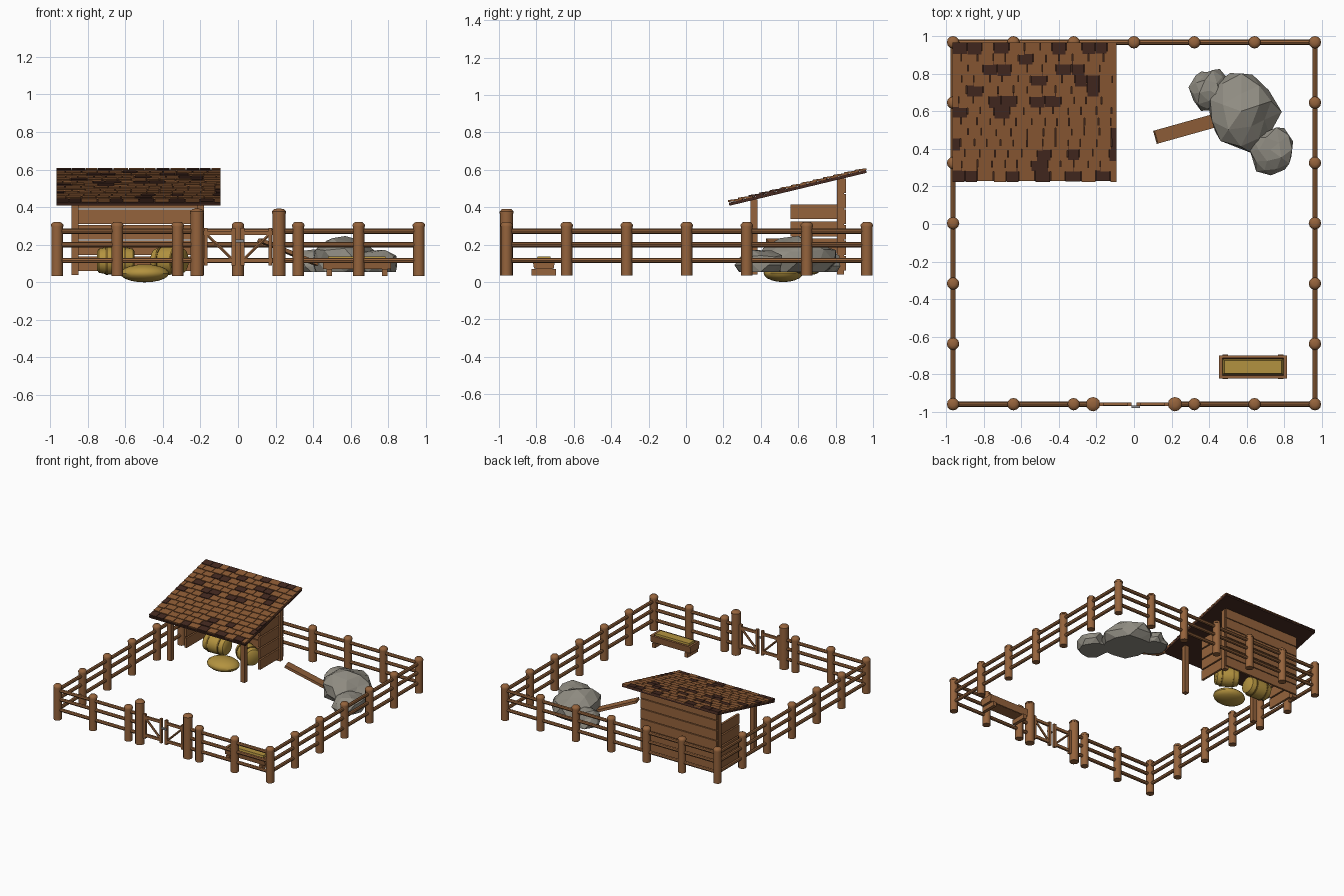
import bpy, bmesh, math, random
from mathutils import Matrix, Vector, noise

if "Cube" in bpy.data.objects:
    bpy.data.objects.remove(bpy.data.objects["Cube"])

random.seed(4)


def material(name, rgb):
    m = bpy.data.materials.new(name)
    m.diffuse_color = (*rgb, 1)
    m.use_nodes = True
    m.node_tree.nodes["Principled BSDF"].inputs["Base Color"].default_value = m.diffuse_color
    return m


WOOD = material("brown wood", (0.30, 0.125, 0.045))
SHINGLE = material("shingle brown", (0.27, 0.105, 0.035))
DARK = material("dark brown", (0.058, 0.022, 0.014))
HAY = material("hay", (0.45, 0.29, 0.05))
TWINE = material("dark hay twine", (0.20, 0.12, 0.02))
ROCK = material("grey rock", (0.28, 0.265, 0.225))
METAL = material("latch metal", (0.25, 0.25, 0.26))


def finish(name, bm, mats, smooth=False):
    bmesh.ops.recalc_face_normals(bm, faces=bm.faces)
    me = bpy.data.meshes.new(name)
    bm.to_mesh(me)
    bm.free()
    for m in mats:
        me.materials.append(m)
    ob = bpy.data.objects.new(name, me)
    bpy.context.collection.objects.link(ob)
    if smooth:
        bpy.ops.object.select_all(action='DESELECT')
        ob.select_set(True)
        bpy.context.view_layer.objects.active = ob
        bpy.ops.object.shade_smooth_by_angle(angle=math.radians(40))
    return ob


def box(bm, center, size, rot=Matrix(), mat=0):
    m = Matrix.Translation(center) @ rot.to_4x4() @ Matrix.Diagonal((*size, 1))
    vs = bmesh.ops.create_cube(bm, size=1, matrix=m)["verts"]
    for f in {f for v in vs for f in v.link_faces}:
        f.material_index = mat


def lathe(bm, profile, matrix, sides=12, mat_rule=lambda i: 0):
    """Revolve (radius, height) points about local z and cap both ends."""
    rings = [[bm.verts.new(matrix @ Vector((r * math.cos(a), r * math.sin(a), h)))
              for a in (2 * math.pi * k / sides for k in range(sides))]
             for r, h in profile]
    for i, (a, b) in enumerate(zip(rings, rings[1:])):
        for k in range(sides):
            j = (k + 1) % sides
            bm.faces.new((a[k], a[j], b[j], b[k])).material_index = mat_rule(i)
    bm.faces.new(rings[0][::-1])
    bm.faces.new(rings[-1])


def rod(bm, a, b, r, sides=8):
    a, b = Vector(a), Vector(b)
    d = b - a
    m = Matrix.Translation(a) @ d.to_track_quat('Z', 'Y').to_matrix().to_4x4()
    lathe(bm, [(r, 0), (r, d.length)], m, sides)


def post(bm, x, y, top, r):
    lathe(bm, [(r * .93, .035), (r * .93, top - .025), (r, top - .025),
               (r, top - .015), (r * .7, top - .003), (r * .3, top)],
          Matrix.Translation((x, y, 0)))


# Fence posts, evenly spaced, with a gate opening in the front
E, YC = .963, .004
steps = [E * k / 3 for k in range(-3, 4)]
spots = {(x, YC + s * E) for x in steps for s in (-1, 1) if not (x == 0 and s < 0)}
spots |= {(s * E, YC + y) for y in steps for s in (-1, 1)}
bm = bmesh.new()
for x, y in sorted(spots):
    post(bm, x, y, .322, .033)
finish("fence_posts", bm, [WOOD], True)

bm = bmesh.new()
for s in (-1, 1):
    post(bm, s * .218, YC - E, .392, .038)
finish("gate_posts", bm, [WOOD], True)

# Three rails on each side
F, B = YC - E, YC + E
bm = bmesh.new()
for z in (.272, .2, .116):
    rod(bm, (-E, B, z), (E, B, z), .014)
    for s in (-1, 1):
        rod(bm, (s * E, F, z), (s * E, B, z), .014)
        rod(bm, (s * E, F, z), (s * .218, F, z), .014)
finish("fence_rails", bm, [WOOD], True)

# Two gate leaves with a diagonal brace each
bm = bmesh.new()
for s in (-1, 1):
    for z in (.262, .116):
        box(bm, (s * .1, F, z), (.17, .016, .022))
    for x in (.024, .172):
        box(bm, (s * x, F, .19), (.02, .02, .2))
    rod(bm, (s * .17, F, .258), (s * .028, F, .12), .009, 6)
finish("gate_leaves", bm, [WOOD])
bm = bmesh.new()
box(bm, (.01, F - .014, .22), (.045, .012, .014))
finish("gate_latch", bm, [METAL])

# Shelter frame: four posts under a sloping roof
SLOPE = math.atan(.24)
RX = Matrix.Rotation(SLOPE, 3, 'X')


def under(y):
    return .408 + .24 * (y - .235)


bm = bmesh.new()
for x in (-.867, -.2):
    for y in (.363, .825):
        h = under(y) + .004
        box(bm, (x, y, (h + .04) / 2), (.038, .038, h - .04))
finish("shelter_posts", bm, [WOOD])

# Plank walls: full back, short sides
bm = bmesh.new()
for k in range(6):
    box(bm, (-.533, .848, .1 + k * .083), (.69, .016, .077))
finish("shelter_back_wall", bm, [WOOD])
bm = bmesh.new()
for x in (-.867, -.2):
    for k in range(4):
        box(bm, (x, .69, .103 + k * .091), (.018, .26, .08))
finish("shelter_side_walls", bm, [WOOD])

# Roof deck
X0, X1, ORIGIN, LEN = -.968, -.092, Vector((0, .232, .408)), .755
bm = bmesh.new()
box(bm, ORIGIN + RX @ Vector(((X0 + X1) / 2, LEN / 2, .008)), (X1 - X0 - .004, LEN, .016), RX)
finish("roof_deck", bm, [DARK])

# Overlapping shingles of uneven width, some dark
bm = bmesh.new()
ROWS = 13
tilt = RX @ Matrix.Rotation(-.10, 3, 'X')
for r in range(ROWS):
    x = X0 - (r % 2) * .035
    while x < X1 - .005:
        w = random.uniform(.062, .088)
        a, b = max(x, X0), min(x + w, X1)
        if X1 - b < .02:
            b = X1
        dark = random.random() < (.5 if r == ROWS - 1 else .2)
        low = r * LEN / ROWS + random.uniform(-.004, .004)
        high = min(low + .075, LEN + .004)
        c = ORIGIN + RX @ Vector(((a + b) / 2, (low + high) / 2, .022))
        box(bm, c, (b - a - .004, high - low, .010), tilt, int(dark))
        x = b if b == X1 else x + w
finish("roof_shingles", bm, [SHINGLE, DARK])

# Round hay bales lying on their sides, each bound with two bands
for name, loc, turn, half in (("left_hay_bale", (-.65, .66, .115), 0, .1),
                              ("right_hay_bale", (-.365, .65, .115), -.5, .09)):
    bm = bmesh.new()
    prof = [(.05, -1), (.064, -.9), (.071, -.55), (.076, -.55), (.076, -.42), (.073, -.42), (.075, 0)]
    prof += [(r, -h) for r, h in prof[-2::-1]]
    prof = [(r, h * half) for r, h in prof]
    m = Matrix.Translation(loc) @ Matrix.Rotation(turn, 4, 'Z') @ Matrix.Rotation(math.pi / 2, 4, 'Y')
    lathe(bm, prof, m, 20, lambda i: int(i in (2, 3, 4, 7, 8, 9)))
    finish(name, bm, [HAY, TWINE], True)

# Loose hay heap
bm = bmesh.new()
bmesh.ops.create_uvsphere(bm, u_segments=20, v_segments=10, radius=1,
                          matrix=Matrix.Translation((-.497, .52, .048)) @ Matrix.Diagonal((.13, .105, .048, 1)))
finish("hay_heap", bm, [HAY], True)

# Faceted rocks with flattened undersides
for name, c, size, turn, sub in (("large_rock", (.57, .6, .105), (.19, .205, .135), .3, 2),
                                 ("back_rock", (.405, .71, .085), (.105, .115, .095), .8, 2),
                                 ("front_rock", (.725, .395, .09), (.125, .13, .09), -.6, 2)):
    bm = bmesh.new()
    bmesh.ops.create_icosphere(bm, subdivisions=sub, radius=1)
    for v in bm.verts:
        v.co *= 1 + .28 * noise.noise(v.co * 1.7 + Vector(c) * 9) + random.uniform(-.07, .07)
        p = Matrix.Rotation(turn, 3, 'Z') @ v.co
        v.co = Vector(c) + Vector([p[i] * size[i] for i in range(3)])
        v.co.z = max(v.co.z, .055)
    finish(name, bm, [ROCK])

# Plank sloping down to the rocks
a, b = Vector((.115, .462, .225)), Vector((.44, .553, .09))
bm = bmesh.new()
box(bm, (a + b) / 2, ((b - a).length, .072, .02), (b - a).to_track_quat('X', 'Z').to_matrix())
finish("ramp_plank", bm, [WOOD])

# Feeding trough: floor, four sides, two feet and a hay filling
TX, TY = .633, -.76
bm = bmesh.new()
box(bm, (TX, TY, .078), (.33, .09, .014))
for s in (-1, 1):
    box(bm, (TX, TY + s * .05, .1), (.362, .014, .056), Matrix.Rotation(-s * .15, 3, 'X'))
    box(bm, (TX + s * .172, TY, .1), (.018, .104, .056))
    box(bm, (TX + s * .148, TY, .053), (.028, .13, .036))
finish("trough", bm, [WOOD])
bm = bmesh.new()
box(bm, (TX, TY, .108), (.328, .086, .05))
for v in bm.verts:
    if v.co.z > .12:
        v.co.x = TX + (v.co.x - TX) * .93
        v.co.y = TY + (v.co.y - TY) * .8
        v.co.z = .138
finish("trough_hay", bm, [HAY])
